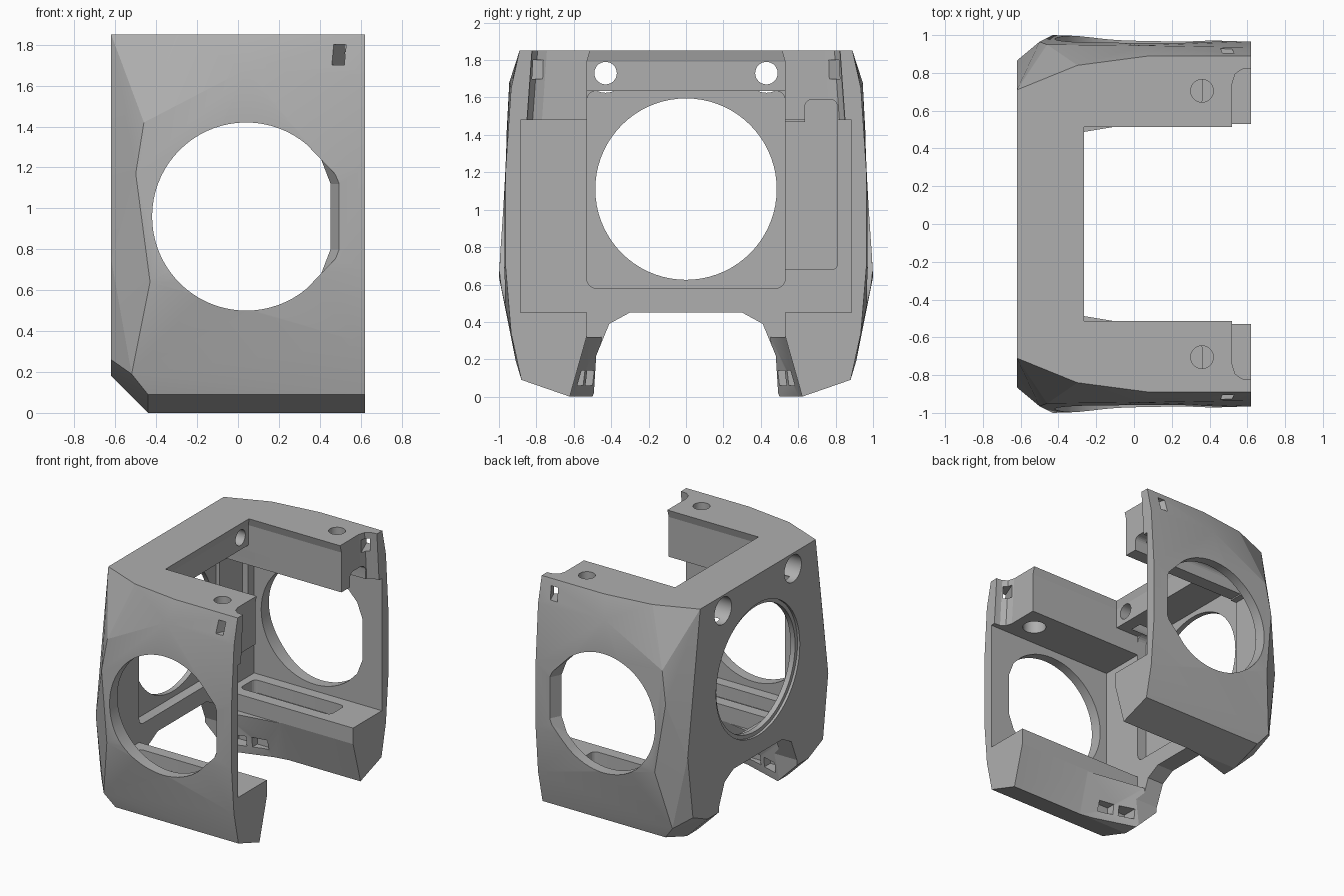
import bpy, bmesh
from math import sin, cos, pi, radians
from itertools import product

if "Cube" in bpy.data.objects:
    bpy.data.objects.remove(bpy.data.objects["Cube"])

grey = bpy.data.materials.new("plain_grey")
grey.use_nodes = True
COLOUR = (0.43, 0.43, 0.43, 1)
grey.diffuse_color = COLOUR
grey.node_tree.nodes["Principled BSDF"].inputs["Base Color"].default_value = COLOUR


def hull(name, points):
    """Convex solid around the given points."""
    bm = bmesh.new()
    for p in points:
        bm.verts.new(p)
    bmesh.ops.remove_doubles(bm, verts=bm.verts, dist=1e-5)
    bmesh.ops.convex_hull(bm, input=bm.verts)
    loose = [v for v in bm.verts if not v.link_faces]
    bmesh.ops.delete(bm, geom=loose, context='VERTS')
    bmesh.ops.dissolve_limit(bm, angle_limit=radians(0.5), verts=bm.verts, edges=bm.edges)
    bmesh.ops.recalc_face_normals(bm, faces=bm.faces)
    mesh = bpy.data.meshes.new(name)
    bm.to_mesh(mesh)
    bm.free()
    ob = bpy.data.objects.new(name, mesh)
    bpy.context.collection.objects.link(ob)
    return ob


def box(x, y, z):
    return list(product(x, y, z))


def rounded(x, y, z, r, axis):
    """Box whose four edges along one axis are rounded."""
    spans = [x, y, z]
    a, b = [i for i in range(3) if i != axis]
    pts = []
    for end, sa, sb, k in product(spans[axis], (0, 1), (0, 1), range(6)):
        t = k / 5 * pi / 2
        p = [end] * 3
        p[a] = spans[a][sa] + (r if sa == 0 else -r) + (2 * sa - 1) * r * cos(t)
        p[b] = spans[b][sb] + (r if sb == 0 else -r) + (2 * sb - 1) * r * sin(t)
        pts.append(tuple(p))
    return pts


def rod_x(x, y, z, r, n=48):
    return [(e, y + r * cos(2 * pi * i / n), z + r * sin(2 * pi * i / n))
            for e in x for i in range(n)]


def rod_z(x, y, z, r, n=40):
    return [(x + r * cos(2 * pi * i / n), y + r * sin(2 * pi * i / n), e)
            for e in z for i in range(n)]


def flip(points):
    return [(x, -y, z) for x, y, z in points]


# Faceted outer shell
half = [
    (-.62, .71, 1.85), (-.3, .84, 1.85), (.08, .89, 1.85), (.62, .89, 1.85),
    (-.46, .95, 1.42), (.04, .945, 1.68), (.62, .935, 1.65),
    (-.5, .965, 1.17), (-.43, 1, .64), (-.52, .91, .19),
    (.62, .965, 1.2), (.62, .965, .7), (.62, .935, .34),
    (-.62, .865, .75), (-.62, .8, .26), (-.62, .62, .18),
    (-.44, .88, .09), (.62, .88, .09), (-.44, .62, 0), (.62, .62, 0),
]
housing = hull("housing", half + flip(half))


def cut(points, both=False):
    for pts in ([points, flip(points)] if both else [points]):
        tool = hull("cutter", pts)
        tool.hide_render = True
        mod = housing.modifiers.new("cut", 'BOOLEAN')
        mod.operation = 'DIFFERENCE'
        mod.solver = 'EXACT'
        mod.object = tool
        dg = bpy.context.evaluated_depsgraph_get()
        new = bpy.data.meshes.new_from_object(housing.evaluated_get(dg))
        housing.modifiers.clear()
        housing.data = new
        bpy.data.objects.remove(tool)


WALL = -.48   # inner face of the back wall
OUT = 1

# Main bay between the arms, and the side bays under them
cut(box((WALL, OUT), (-.53, .53), (.32, 1.635)))
cut(box((WALL, OUT), (.4, .885), (.45, 1.48)), True)

# Open top with a chamfered lip
cut([(x, s * y, z) for s in (1, -1)
     for x, y, z in ((-.28, .53, 1.6), (-.28, .53, 1.79), (-.24, .485, 1.85),
                     (-.24, .485, 1.95), (OUT, .53, 1.6), (OUT, .53, 1.79),
                     (OUT, .485, 1.85), (OUT, .485, 1.95))])

# Rounded notch at the outer end of each arm
cut([(x, y, z) for z, d in ((1.479, 0), (1.9, -.03))
     for x, y in ((.52, .3), (.52, .77 + d), (.535, .82 + d),
                  (.57, .845 + d), (.61, .85 + d), (OUT, .85 + d), (OUT, .3))], True)

# Gap below the back wall, and the sloped inner faces of the feet
cut([(x, s * y, z) for x in (-OUT, OUT) for s in (1, -1)
     for y, z in ((.3, .45), (.41, .39), (.48, .22), (.5, -.1))])
cut([(x, s * y, z) for s in (1, -1)
     for x, y, z in ((OUT, .53, .325), (OUT, .65, -.1), (0, .53, .325),
                     (0, .65, -.1), (WALL, .45, .325), (WALL, .5, -.1))])

# Recessed panel and round opening in the back wall
cut(rounded((-.56, 0), (-.53, .53), (.58, 1.635), .05, 0))
cut(rod_x((-OUT, 0), 0, 1.11, .485, 72))
cut(rod_x((-OUT, -.6), 0, 1.11, .515, 72))

# Bolt holes through the top bar, wide from the back
cut(rod_x((-OUT, 0), .43, 1.73, .06), True)
cut(rod_x((-OUT, -.38), .43, 1.73, .105), True)

# Vertical holes through the arms
cut(rod_z(.36, .705, (1.3, 2), .06), True)
cut(rod_z(.36, .705, (1.4, 1.58), .085), True)

# Large side openings, flared towards the open end
side = []
for y, lim in ((.8, .41), (1.02, .52)):
    for i in range(53):
        a = radians(50 + 5 * i)
        if cos(a) < .65:
            side.append((.04 + .46 * cos(a), y, .96 + .46 * sin(a)))
    side += [(lim, y, 1.12), (lim, y, .8)]
cut(side, True)

# Slanted slots near the arm ends
cut([(x + d, y, z) for x, y in ((.41, 1.05), (.53, .75))
     for d in (0, .06) for z in (1.7, 1.8)], True)

# Shallow trays in the floors
cut(rounded((-.42, .36), (.62, .8), (.35, .5), .04, 2), True)

# Pairs of small windows in the feet
for x in (-.36, -.2):
    cut(box((x - .06, x + .06), (.35, .61), (.06, .14)), True)

# Cable channel on one side only
cut(rounded((-.53, .3), (.4, .81), (.68, 1.47), .03, 0))
cut(rounded((-.53, OUT), (.635, .81), (1.3, 1.59), .04, 0))

# Finish
housing.data.materials.clear()
housing.data.materials.append(grey)
bpy.ops.object.select_all(action='DESELECT')
housing.select_set(True)
bpy.context.view_layer.objects.active = housing
bpy.ops.object.shade_smooth_by_angle(angle=radians(13))
